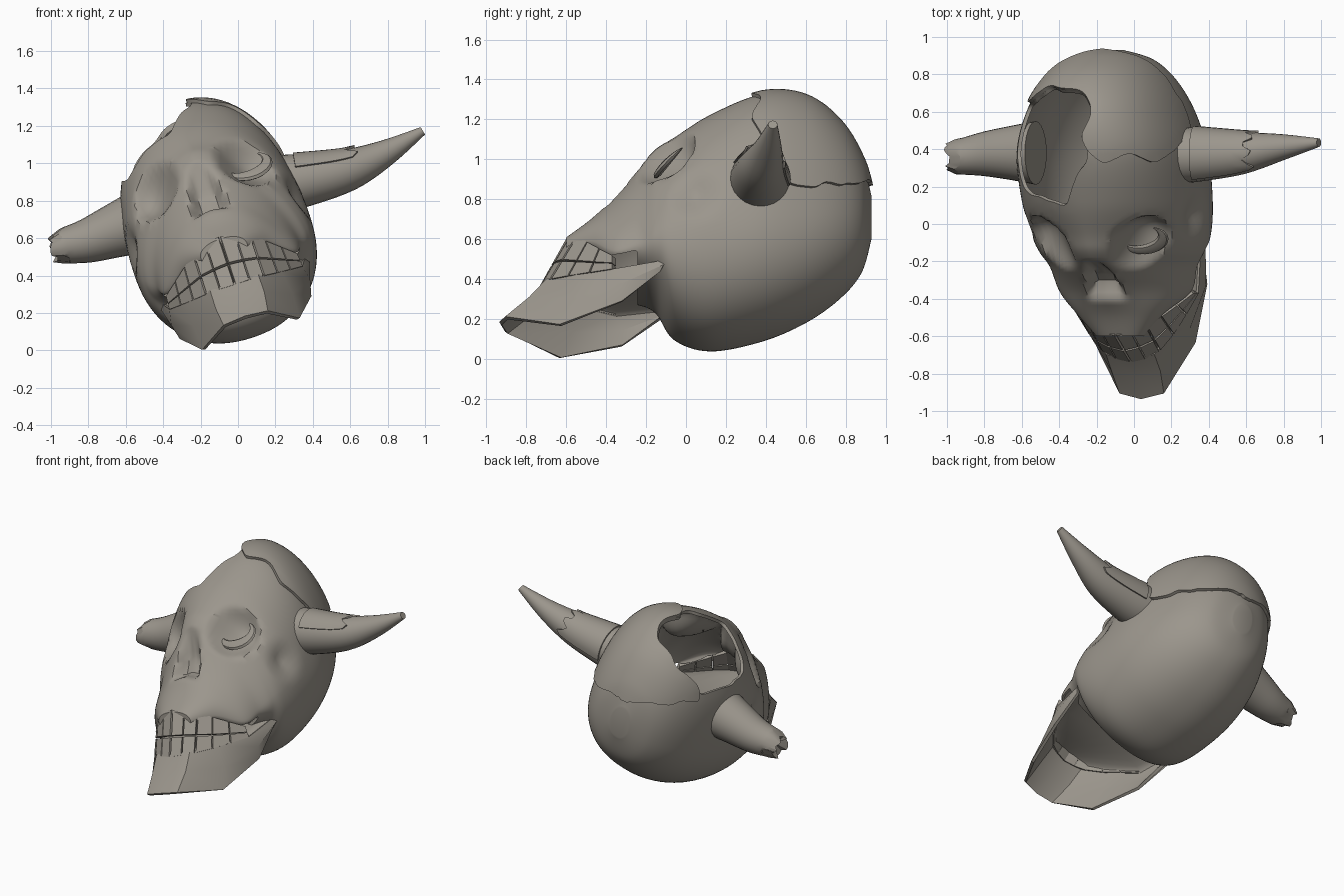
import bpy, bmesh, math, random
from mathutils import Vector, Matrix

if "Cube" in bpy.data.objects:
    bpy.data.objects.remove(bpy.data.objects["Cube"])

random.seed(4)
# The skull is modelled upright and symmetric, then rolled sideways by 18 degrees
ROLL = Matrix.Translation((-0.13, 0, 0.7)) @ Matrix.Rotation(math.radians(-18), 4, 'Y')
bone = bpy.data.materials.new("old_bone")
bone.diffuse_color = (0.33, 0.305, 0.265, 1)
bone.use_nodes = True
bone.node_tree.nodes["Principled BSDF"].inputs["Base Color"].default_value = bone.diffuse_color


def finish(name, bm, thick=0, offset=-1, angle=35):
    me = bpy.data.meshes.new(name)
    bm.to_mesh(me)
    bm.free()
    ob = bpy.data.objects.new(name, me)
    bpy.context.collection.objects.link(ob)
    me.materials.append(bone)
    bpy.ops.object.select_all(action='DESELECT')
    ob.select_set(True)
    bpy.context.view_layer.objects.active = ob
    if thick:
        m = ob.modifiers.new("shell", 'SOLIDIFY')
        m.thickness, m.offset = thick, offset
        bpy.ops.object.modifier_apply(modifier=m.name)
    bpy.ops.object.shade_smooth_by_angle(angle=math.radians(angle))
    return ob


def spline(rows, steps):
    """Catmull-Rom through rows of numbers."""
    out = []
    for i in range(len(rows) - 1):
        p = [rows[max(0, min(len(rows) - 1, i + k))] for k in (-1, 0, 1, 2)]
        for s in range(steps):
            t = s / steps
            out.append([0.5 * (2 * b + (c - a) * t + (2 * a - 5 * b + 4 * c - d) * t * t
                        + (3 * b - a - 3 * c + d) * t ** 3) for a, b, c, d in zip(*p)])
    return out + [list(rows[-1])]


def grid(rings, closed=True, caps=True):
    """Skin rings of local points, returned in world space."""
    bm = bmesh.new()
    vs = [[bm.verts.new(ROLL @ Vector(p)) for p in r] for r in rings]
    n = len(vs[0])
    for a, b in zip(vs, vs[1:]):
        for i in range(n if closed else n - 1):
            j = (i + 1) % n
            bm.faces.new((a[i], a[j], b[j], b[i]))
    if caps:
        bm.faces.new(vs[0])
        bm.faces.new(vs[-1])
    bmesh.ops.recalc_face_normals(bm, faces=bm.faces[:])
    return bm


# ---- skull shell: y, half width, top, bottom, widest level, upper exponent
ROWS = [(0.93, 0.07, 0.12, -0.10, 0, 2.0), (0.88, 0.22, 0.30, -0.27, -0.02, 2.0),
        (0.77, 0.335, 0.49, -0.40, -0.05, 2.1), (0.60, 0.425, 0.62, -0.52, -0.08, 2.2),
        (0.38, 0.485, 0.633, -0.615, -0.10, 2.25), (0.12, 0.495, 0.53, -0.665, -0.15, 2.0),
        (-0.06, 0.48, 0.42, -0.60, -0.20, 1.7), (-0.15, 0.45, 0.365, -0.45, -0.22, 1.6),
        (-0.23, 0.405, 0.275, -0.40, -0.25, 1.55), (-0.36, 0.365, 0.11, -0.37, -0.28, 1.6),
        (-0.48, 0.24, -0.02, -0.25, -0.19, 2.0), (-0.60, 0.13, -0.11, -0.22, -0.18, 2.2)]
SEG = 96


def dent(p):
    """Sockets, nose opening and temple hollows pushed into the surface."""
    for s in (-1, 1):
        d = (p - Vector((0.25 * s, -0.10, 0.24))).length / 0.18
        if d < 1:
            p = p + Vector((-0.1 * s, 0.75, -0.65)) * 0.12 * (1 - d * d) ** 1.2
        d = (p - Vector((0.48 * s, 0.05, -0.02))).length / 0.15
        if d < 1:
            p = p - Vector((s, 0, 0)) * 0.05 * (1 - d) ** 1.3
    t = (p.y + 0.41) / 0.22
    if 0 < t < 1 and p.z > -0.1:
        edge = min(1, max(0, (0.12 - 0.055 * t - abs(p.x)) / 0.05))
        p = p + Vector((0, 0.06, -0.06)) * edge * min(1, t * 5, (1 - t) * 2)
    return p


rings = []
for y, a, top, bot, mid, n in spline(ROWS, 8):
    ring = []
    for i in range(SEG):
        c, s = math.cos(math.tau * i / SEG), math.sin(math.tau * i / SEG)
        e = n if s > 0 else 2.2
        h = top - mid if s > 0 else mid - bot
        u = a * math.copysign(abs(c) ** (2 / e), c)
        ring.append(dent(Vector((u, y, mid + h * math.copysign(abs(s) ** (2 / e), s)))))
    rings.append(ring)
skull = grid(rings)

# ---- broken opening in the upper left of the cranium
HOLE = [(-0.8, 0.30), (-0.58, 0.17), (-0.46, 0.13), (-0.36, 0.09), (-0.34, 0.17), (-0.25, 0.36),
        (-0.28, 0.48), (-0.22, 0.58), (-0.25, 0.70), (-0.45, 0.73), (-0.57, 0.63), (-0.8, 0.55)]


def inside(x, y, poly):
    hit = False
    for (x1, y1), (x2, y2) in zip(poly, poly[1:] + poly[:1]):
        if (y1 > y) != (y2 > y) and x < (x2 - x1) * (y - y1) / (y2 - y1) + x1:
            hit = not hit
    return hit


def keep(bm, rule):
    """Delete faces failing the rule, then even out the torn edge."""
    bad = [f for f in bm.faces if not rule(f.calc_center_median(), f.normal)]
    bmesh.ops.delete(bm, geom=bad, context='FACES')
    for _ in range(3):
        new = {}
        for v in bm.verts:
            nb = [e.other_vert(v).co for e in v.link_edges if e.is_boundary]
            if len(nb) == 2:
                new[v] = v.co * 0.5 + (nb[0] + nb[1]) * 0.25
        for v, co in new.items():
            v.co = co


DOWN = ROLL.to_3x3() @ Vector((0, 0, -1))
keep(skull, lambda c, n: not (c.z > 0.9 and inside(c.x, c.y, HOLE))
     and not (c.y < -0.25 and n.dot(DOWN) > 0.5))       # open palate

# ---- raised cap plate on the back of the cranium
cap = skull.copy()
keep(cap, lambda c, n: c.z > 0.88 + 0.012 * math.sin(c.x * 23 + c.y * 17)
     and c.y > 0.36 + 0.03 * math.sin(c.x * 26 + 2.5) + max(0, 1.1 - c.z) * 0.7
     and c.x > -0.56)
finish("skull", skull, 0.02)
finish("cranium_cap", cap, 0.02, 1)


# ---- horns: u, y, w, radius
def tube(path, a0=0, a1=math.tau, grow=0, seg=24):
    full = a1 - a0 > 6.2
    out = []
    for k, (u, y, w, r) in enumerate(path):
        q, p = path[min(k + 1, len(path) - 1)], path[max(k - 1, 0)]
        t = Vector((q[0] - p[0], q[1] - p[1], q[2] - p[2])).normalized()
        side = Vector((0, 1, 0))
        up = side.cross(t).normalized()
        if up.z < 0:
            up = -up
        angs = [a0 + (a1 - a0) * i / (seg if full else seg - 1) for i in range(seg)]
        out.append([Vector((u, y, w)) + (side * math.cos(b) + up * math.sin(b)) * (r + grow)
                    for b in angs])
    return out


HORN = spline([(0.38, 0.37, 0.075, 0.155), (0.53, 0.37, 0.05, 0.142), (0.77, 0.38, 0.03, 0.112),
               (0.99, 0.41, 0.055, 0.07), (1.21, 0.435, 0.105, 0.023)], 5)
finish("whole_horn", grid(tube(HORN)))
sleeve = tube(HORN[4:12], -0.25, 2.6, 0.004, 14)
for k, r in enumerate(sleeve[-1]):
    sleeve[-1][k] = r + Vector((0.03 * math.sin(k * 1.7), 0, 0))
finish("horn_sleeve", grid(sleeve, False, False), 0.012, 0)

STUMP = spline([(-0.38, 0.38, 0.11, 0.17), (-0.52, 0.38, 0.105, 0.145), (-0.68, 0.375, 0.10, 0.118),
                (-0.81, 0.36, 0.115, 0.095)], 4)
stump = tube(STUMP)
end = Vector((-0.86, 0.36, 0.12))
for k in range(24):                       # splintered end
    stump[-1][k] += Vector((random.uniform(-0.025, 0.03), 0, 0))
stump.append([p.lerp(end, 0.25) + Vector((-0.045, 0, 0)) for p in stump[-1]])
stump.append([end.lerp(p, 0.1) + Vector((0.03, 0, 0)) for p in stump[-2]])
finish("broken_horn", grid(stump), angle=25)

# ---- lower jaw: U shaped plate between a tooth edge and a lower edge
TOP = [(0, -0.72, -0.36), (0.13, -0.69, -0.36), (0.25, -0.55, -0.375), (0.365, -0.36, -0.385),
       (0.39, -0.12, -0.35)]
LOW = [(0, -0.93, -0.55), (0.12, -0.90, -0.56), (0.265, -0.63, -0.645), (0.36, -0.32, -0.55),
       (0.385, -0.13, -0.40)]


def both_sides(pts):
    return [Vector((-u, y, w)) for u, y, w in reversed(pts[1:])] + [Vector(p) for p in pts]


top, low = both_sides(TOP), both_sides(LOW)
belly = [a.lerp(b, 0.5) + Vector((a.x * 0.05, 0.015, 0)) for a, b in zip(top, low)]
finish("lower_jaw", grid([top, belly, low], False, False), 0.02, 0)

# ---- vaulted floor of the jaw, spanning from side to side below the teeth
floor = []
for u, y, w in TOP[1:]:
    floor.append([Vector((u * math.cos(a), y + 0.01, w - 0.01 + 0.05 * math.sin(a)))
                  for a in [math.pi * i / 12 for i in range(13)]])
finish("jaw_floor", grid(floor, False, False), 0.012, 0)

# ---- teeth between the gum line and the jaw edge
GUM = [(0, -0.59, -0.115), (0.13, -0.56, -0.14), (0.24, -0.475, -0.225), (0.36, -0.36, -0.32)]


def along(path, s):
    i = min(int(s), len(path) - 2)
    return Vector(path[i]).lerp(Vector(path[i + 1]), s - i)


teeth = bmesh.new()
COUNT = 5
for k in range(COUNT):
    s0, s1 = 3 * k / COUNT + 0.02, 3 * (k + 1) / COUNT - 0.02
    for lo, hi in ((-0.05, 0.55), (0.6, 1.05)):
        quad = []
        for s, f in ((s0, lo), (s1, lo), (s1, hi), (s0, hi)):
            quad.append(along(GUM, s).lerp(along(TOP, s), f))
        n = (quad[1] - quad[0]).cross(quad[3] - quad[0]).normalized()
        if n.y > 0:
            n = -n
        for side in (-1, 1):
            flip = Vector((side, 1, 1))
            v = [teeth.verts.new(ROLL @ ((q + n * d) * flip)) for d in (0.015, -0.02) for q in quad]
            for f in ((0, 1, 2, 3), (7, 6, 5, 4), (0, 4, 5, 1), (1, 5, 6, 2), (2, 6, 7, 3), (3, 7, 4, 0)):
                teeth.faces.new([v[i] for i in f])
bmesh.ops.recalc_face_normals(teeth, faces=teeth.faces[:])
finish("teeth", teeth)

# ---- crescent lid hanging in the right eye socket
normal = Vector((0.15, -0.7, 0.7)).normalized()
across = Vector((1, 0.2, 0)).normalized()
updir = normal.cross(across).normalized()
lid = []
for k in range(15):
    a = math.radians(185 + 215 * k / 14)
    w = 0.006 + 0.032 * math.sin(math.pi * k / 14)
    c = Vector((0.255, -0.075, 0.225)) + across * 0.115 * math.cos(a) + updir * 0.085 * math.sin(a)
    out = (across * math.cos(a) + updir * math.sin(a))
    lid.append([c + out * w * math.cos(b) + normal * w * 0.5 * math.sin(b)
                for b in [math.tau * i / 8 for i in range(8)]])
finish("eye_crescent", grid(lid))
